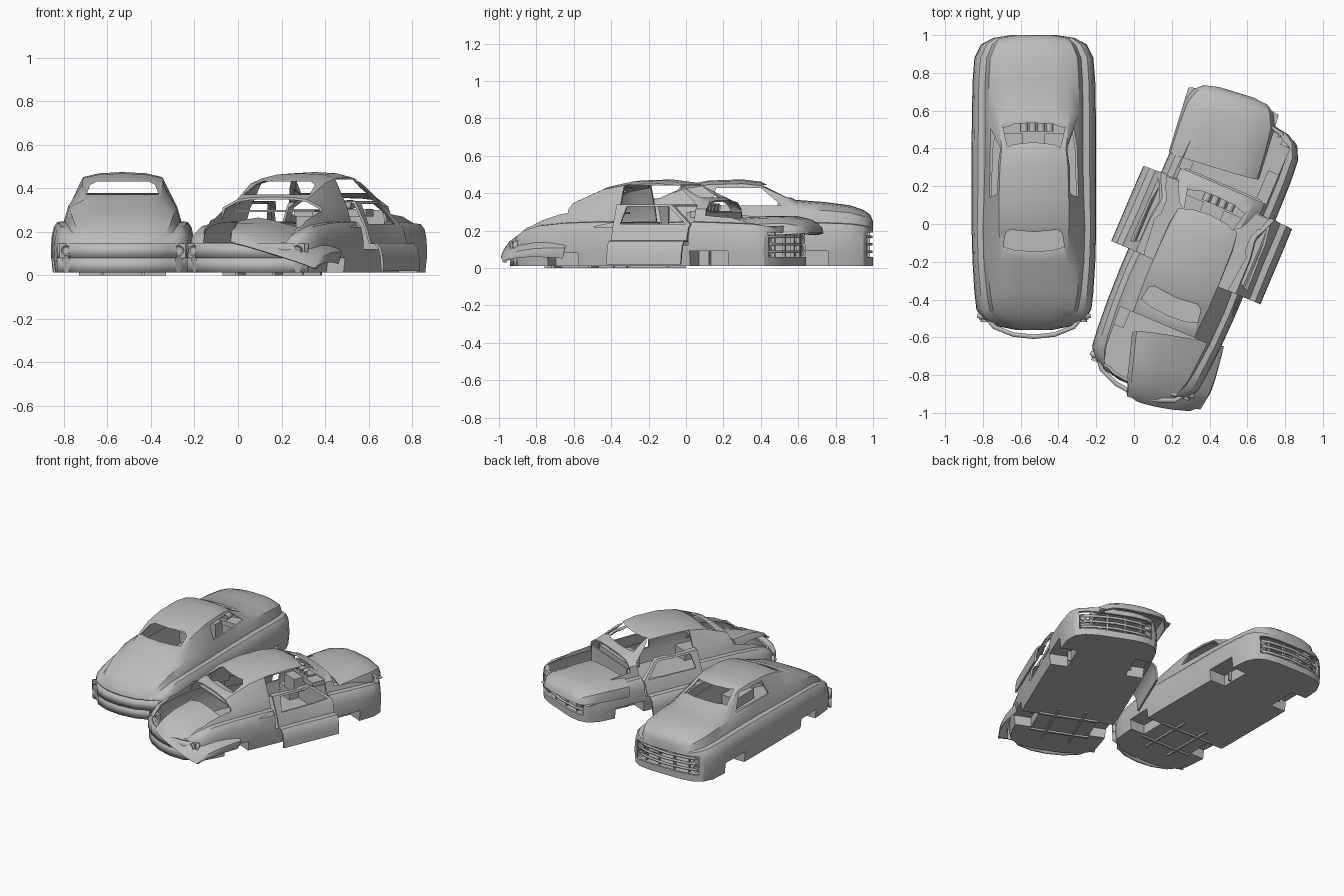
import bpy, bmesh
from math import radians
from mathutils import Matrix, Vector

if "Cube" in bpy.data.objects:
    bpy.data.objects.remove(bpy.data.objects["Cube"])

GREY = (0.5, 0.5, 0.5, 1)
paint = bpy.data.materials.new("plain grey")
paint.use_nodes = True
paint.diffuse_color = GREY
for node in paint.node_tree.nodes:
    if node.type == "BSDF_PRINCIPLED":
        node.inputs["Base Color"].default_value = GREY

helpers = []


def finish(name, bm, helper=False):
    bmesh.ops.recalc_face_normals(bm, faces=bm.faces)
    mesh = bpy.data.meshes.new(name)
    bm.to_mesh(mesh)
    bm.free()
    mesh.materials.append(paint)
    obj = bpy.data.objects.new(name, mesh)
    bpy.context.collection.objects.link(obj)
    if helper:
        obj.hide_render = True
        helpers.append(obj)
    return obj


def boxes(name, spans, helper=False, mirror=False):
    """Axis-aligned boxes, each given as (x0, x1, y0, y1, z0, z1)."""
    bm = bmesh.new()
    if mirror:
        spans = spans + [(-s[1], -s[0]) + tuple(s[2:]) for s in spans]
    for x0, x1, y0, y1, z0, z1 in spans:
        mid = Vector((x0 + x1, y0 + y1, z0 + z1)) / 2
        size = Matrix.Diagonal((x1 - x0, y1 - y0, z1 - z0, 1))
        bmesh.ops.create_cube(bm, size=1, matrix=Matrix.Translation(mid) @ size)
    return finish(name, bm, helper)


def prism(name, outline, axis, start, end):
    """Cutter: an outline pushed along one axis."""
    bm = bmesh.new()
    rings = []
    for w in (start, end):
        ring = []
        for u, v in outline:
            co = [u, v]
            co.insert(axis, w)
            ring.append(bm.verts.new(co))
        rings.append(ring)
        bm.faces.new(ring)
    n = len(outline)
    for i in range(n):
        j = (i + 1) % n
        bm.faces.new((rings[0][i], rings[0][j], rings[1][j], rings[1][i]))
    return finish(name, bm, True)


def boolean(name, base, cutter, operation, helper=False):
    obj = base.copy()
    obj.name = name
    obj.hide_render = helper
    bpy.context.collection.objects.link(obj)
    mod = obj.modifiers.new("cut", "BOOLEAN")
    mod.operation, mod.solver, mod.object = operation, "EXACT", cutter
    bpy.context.view_layer.update()
    graph = bpy.context.evaluated_depsgraph_get()
    mesh = bpy.data.meshes.new_from_object(obj.evaluated_get(graph))
    obj.modifiers.clear()
    obj.data = mesh
    if helper:
        helpers.append(obj)
    return obj


def symmetric(half):
    return half + [(-x, v) for x, v in reversed(half) if x != 0]


def band(name, half, z0, z1, thick):
    """Upright strip that follows a mirrored plan curve."""
    bm = bmesh.new()
    cols = [[bm.verts.new((x, y, z)) for z in (z0, z1)] for x, y in symmetric(half)]
    for a, b in zip(cols, cols[1:]):
        bm.faces.new((a[0], b[0], b[1], a[1]))
    obj = finish(name, bm)
    mod = obj.modifiers.new("thickness", "SOLIDIFY")
    mod.thickness, mod.offset = thick, 0
    return obj


def tubes(name, centres, radius, depth):
    """Round pods pointing along y."""
    bm = bmesh.new()
    for c in centres:
        turn = Matrix.Translation(c) @ Matrix.Rotation(radians(90), 4, "X")
        bmesh.ops.create_cone(bm, cap_ends=True, segments=14, radius1=radius,
                              radius2=radius, depth=depth, matrix=turn)
        rim = [f for f in bm.faces if len(f.verts) > 4 and f.is_valid]
        bmesh.ops.inset_region(bm, faces=rim[-2:], thickness=radius * 0.3, depth=-0.006)
    return finish(name, bm)


# Body stations: y, lower half width, shoulder z, crease x, roof half width, top z
STATIONS = [
    (-.56, .10, .11, .08, .05, .135), (-.54, .20, .135, .16, .09, .17),
    (-.5, .275, .17, .21, .12, .21), (-.45, .305, .2, .235, .14, .25),
    (-.36, .315, .225, .25, .16, .3), (-.2, .325, .24, .265, .175, .36),
    (-.02, .33, .245, .27, .185, .44), (.12, .33, .245, .265, .185, .468),
    (.3, .33, .245, .26, .18, .474), (.4, .33, .245, .26, .17, .462),
    (.585, .328, .245, .26, .19, .365), (.75, .325, .24, .258, .18, .352),
    (.88, .315, .235, .25, .16, .335), (.95, .28, .225, .22, .13, .31),
    (.985, .22, .215, .18, .1, .285), (1, .12, .2, .1, .05, .25)]


def loft(name, matrix):
    bm = bmesh.new()
    rings = []
    for y, w, sh, c, u, h in STATIONS:
        rise = h - sh
        belt = sh + 0.6 * (min(h, .365) - sh)
        half = [(0, .012), (w * .97, .012), (w, sh * .4), (w * .99, sh * .7),
                (w * .96, sh * .9), ((w + c) / 2, sh), (c, sh + .003),
                (c * .925, belt), (u, sh + rise * .9), (u * .6, sh + rise * .975), (0, h)]
        ring = half + [(-x, z) for x, z in reversed(half[1:-1])]
        rings.append([bm.verts.new(matrix @ Vector((x, y, z))) for x, z in ring])
    n = len(rings[0])
    for a, b in zip(rings, rings[1:]):
        for i in range(n):
            j = (i + 1) % n
            bm.faces.new((a[i], a[j], b[j], b[i]))
    bm.faces.new(rings[0])
    bm.faces.new(rings[-1])
    return finish(name, bm, True)


# Hollow shell with wheel wells
def wells(name, grow):
    return boxes(name, [(.2 - grow, .4, .54 - grow, .76 + grow, -.1, .09 + grow),
                        (.2 - grow, .4, -.29 - grow, -.11 + grow, -.1, .08 + grow)],
                 helper=True, mirror=True)


centre = Matrix.Translation((0, .2, .2))
shrink = centre @ Matrix.Diagonal((.96, .98, .95, 1)) @ centre.inverted()
outer = loft("outer_form", Matrix())
inner = boolean("inner_form", loft("inner_loft", shrink), wells("well_liner", .01), "DIFFERENCE", True)
shell = boolean("shell", outer, inner, "DIFFERENCE", True)

# Openings: wheels, windscreen, rear window, side windows, grille
cutters = [
    wells("well_cutter", 0),
    prism("windscreen_cutter", symmetric([(-.17, .378), (-.14, .445)]), 1, .3, .7),
    prism("rear_window_cutter", symmetric([(-.165, .372), (-.15, .415), (-.12, .43)]), 1, -.35, .06),
    boxes("grille_cutter", [(-.25, .25, .88, 1.1, .06, .19)], helper=True)]
side_glass = [(.14, .335), (.51, .335), (.4, .428), (.16, .428)]
door_edge = [(.1, .12), (.53, .12), (.54, .335), (.41, .441), (.1, .441)]
door_cutters = {}
for side, s in (("left", 1), ("right", -1)):
    cutters.append(prism(side + "_window_cutter", side_glass, 0, s * .13, s * .5))
    door_cutters[side] = prism(side + "_door_cutter", door_edge, 0, s * .14, s * .5)
for cutter in cutters:
    shell = boolean("shell", shell, cutter, "DIFFERENCE", True)
closed_body = shell.copy()
closed_body.name = "closed_body"
closed_body.hide_render = False
bpy.context.collection.objects.link(closed_body)

# Loose panels and the opened body
hood_cutter = prism("hood_cutter", symmetric([(-.25, .6), (-.25, 1.1)]), 2, .225, .6)
lid_cutter = prism("lid_cutter", symmetric([(-.25, -.2), (-.235, -.42), (-.17, -.65)]), 2, .15, .6)
hood = boolean("loose_hood", shell, hood_cutter, "INTERSECT")
lid = boolean("loose_trunk_lid", shell, lid_cutter, "INTERSECT")
doors = {k: boolean(k + "_door", shell, c, "INTERSECT") for k, c in door_cutters.items()}
opened = shell
panel_cutters = [hood_cutter, lid_cutter] + list(door_cutters.values())
for cutter in panel_cutters:
    opened = boolean("open_body", opened, cutter, "DIFFERENCE", cutter is not panel_cutters[-1])

# Fittings shared by both cars
nose = [(-.25, .94), (-.16, .972), (0, .99)]
tail = [(-.3, -.485), (-.25, -.495), (-.21, -.545), (-.11, -.585), (0, -.597)]
fittings = [band("grille_bar", nose, z, z + .014, .014) for z in (.08, .12, .16)]
fittings += [
    band("rear_bumper", tail, .08, .145, .024),
    band("rear_valance", tail, .012, .08, .016),
    boxes("grille_uprights", [(.055, .067, .965, .985, .06, .19), (.165, .177, .95, .97, .06, .19)], mirror=True),
    tubes("headlights", [(x, .94, z) for x in (-.222, .222) for z in (.093, .153)], .026, .04),
    boxes("tail_light_housings", [(.225, .29, -.505, -.45, .08, .145)], mirror=True),
    tubes("tail_lights", [(x, -.505, .113) for x in (-.258, .258)], .024, .03),
    boxes("dashboard", [(-.18, .18, .48, .57, .27, .305), (-.06, .06, .41, .49, .2, .3)]),
    tubes("dashboard_pods", [(.015 + .045 * (i - 1.5), .52, .325) for i in range(4)], .02, .06),
    boxes("firewall", [(-.22, .22, .6, .61, .02, .3)]),
    boxes("parcel_shelf", [(-.2, .2, -.17, -.03, .29, .3)]),
    boxes("underbody_rails", [(-.2, .2, -.1, -.085, 0, .014), (-.2, .2, -.315, -.3, 0, .014),
                              (-.1, -.085, -.4, 0, 0, .014), (.085, .1, -.4, 0, 0, .014)])]


# Placement
def pose(x, y, z, yaw=0, roll=0, pitch=0):
    turn = Matrix.Rotation(radians(yaw), 4, "Z") @ Matrix.Rotation(radians(roll), 4, "Y")
    return Matrix.Translation((x, y, z)) @ turn @ Matrix.Rotation(radians(pitch), 4, "X")


first_car = pose(-.53, 0, 0)
second_car = pose(.235, -.35, 0, -23)
for part in fittings:
    twin = part.copy()
    bpy.context.collection.objects.link(twin)
    part.matrix_world = first_car
    twin.matrix_world = second_car
closed_body.matrix_world = first_car
opened.matrix_world = second_car
hood.matrix_world = pose(.42, .3, .27, -17, 0, 8) @ Matrix.Translation((0, -.6, -.365))
lid.matrix_world = pose(.26, -.6, .225, -10, 17, -12) @ Matrix.Translation((0, .2, -.36))
doors["left"].matrix_world = second_car @ Matrix.Translation((.1, 0, -.1))
doors["right"].matrix_world = second_car @ Matrix.Translation((-.1, 0, -.1))

for obj in helpers:
    bpy.data.objects.remove(obj)

# Smooth shading with sharp panel edges
bpy.ops.object.select_all(action="DESELECT")
for obj in bpy.context.collection.objects:
    if obj.type == "MESH":
        obj.select_set(True)
bpy.context.view_layer.objects.active = closed_body
bpy.ops.object.shade_smooth_by_angle(angle=radians(32))
